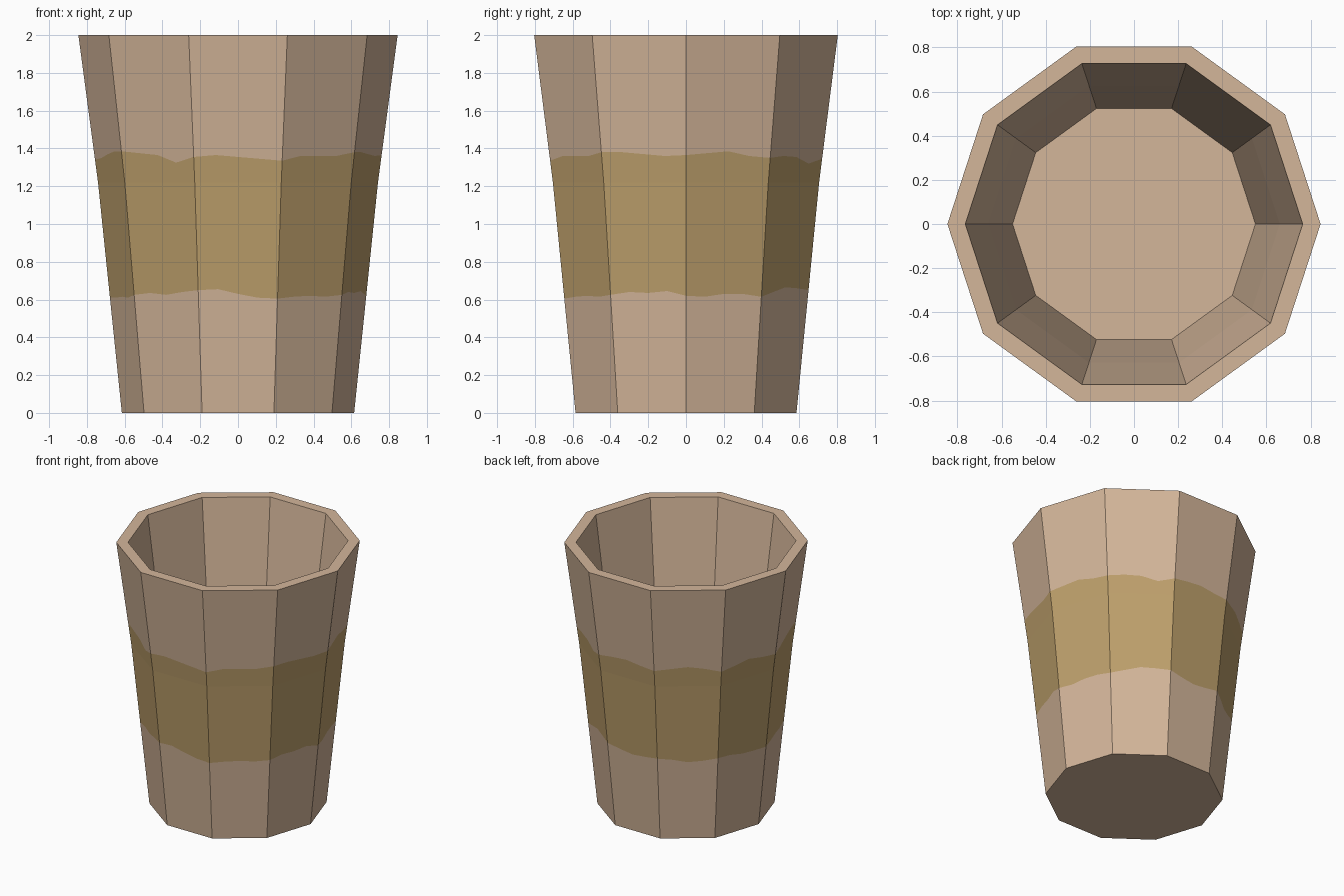
import bpy, bmesh, math

if "Cube" in bpy.data.objects:
    bpy.data.objects.remove(bpy.data.objects["Cube"])

SIDES, SUB = 10, 4
N = SIDES * SUB
# (height, corner radius) profiles of the outer and inner walls
OUTER = [(0, .615), (1.22, .741), (2, .845)]
INNER = [(.08, .55), (1.22, .66), (2, .764)]

# wavy band edge heights, going round from -x via the front (-y)
TOP = [1.34, 1.35, 1.37, 1.385, 1.385, 1.375, 1.365, 1.325, 1.355, 1.365,
       1.355, 1.345, 1.335, 1.36, 1.36, 1.36, 1.38, 1.38, 1.37, 1.36,
       1.365, 1.375, 1.385, 1.36, 1.35, 1.36, 1.355, 1.32, 1.345, 1.36,
       1.37, 1.355, 1.345, 1.36, 1.375, 1.36, 1.335, 1.35, 1.37, 1.35]
LOW = [.61, .61, .615, .61, .625, .635, .625, .64, .65, .655,
       .63, .61, .605, .615, .62, .615, .625, .64, .635, .645,
       .62, .615, .63, .63, .615, .64, .665, .66, .65, .63,
       .615, .625, .64, .63, .61, .62, .64, .635, .615, .61]


def material(name, col):
    m = bpy.data.materials.new(name)
    m.diffuse_color = (*col, 1)
    m.use_nodes = True
    m.node_tree.nodes["Principled BSDF"].inputs["Base Color"].default_value = m.diffuse_color
    return m


def radius(profile, z):
    for (z0, r0), (z1, r1) in zip(profile, profile[1:]):
        if z <= z1:
            return r0 + (r1 - r0) * (z - z0) / (z1 - z0)
    return profile[-1][1]


def point(profile, i, z):
    # point on a straight decagon side, i columns round from -x
    r, k, t = radius(profile, z), i // SUB, (i % SUB) / SUB
    a = math.pi + k * math.tau / SIDES
    b = a + math.tau / SIDES
    return (r * (math.cos(a) * (1 - t) + math.cos(b) * t),
            r * (math.sin(a) * (1 - t) + math.sin(b) * t), z)


bm = bmesh.new()


def ring(profile, heights):
    return [bm.verts.new(point(profile, i, z)) for i, z in enumerate(heights)]


# outer wall up, over the rim, and down the inside
rings = [ring(OUTER, [0] * N), ring(OUTER, LOW), ring(OUTER, [1.22] * N),
         ring(OUTER, TOP), ring(OUTER, [2] * N)]
rings += [ring(INNER, [z] * N) for z in (2, 1.22, .08)]
for row, (a, b) in enumerate(zip(rings, rings[1:])):
    for i in range(N):
        j = (i + 1) % N
        f = bm.faces.new((a[i], a[j], b[j], b[i]))
        f.material_index = 1 if row in (1, 2) else 0

# underside and inner floor
bm.faces.new(rings[0][::-1])
bm.faces.new(rings[-1])

me = bpy.data.meshes.new("cup")
bm.to_mesh(me)
bm.free()
me.materials.append(material("tan clay", (.658, .468, .323)))
me.materials.append(material("ochre band", (.515, .352, .150)))
cup = bpy.data.objects.new("cup", me)
bpy.context.collection.objects.link(cup)
